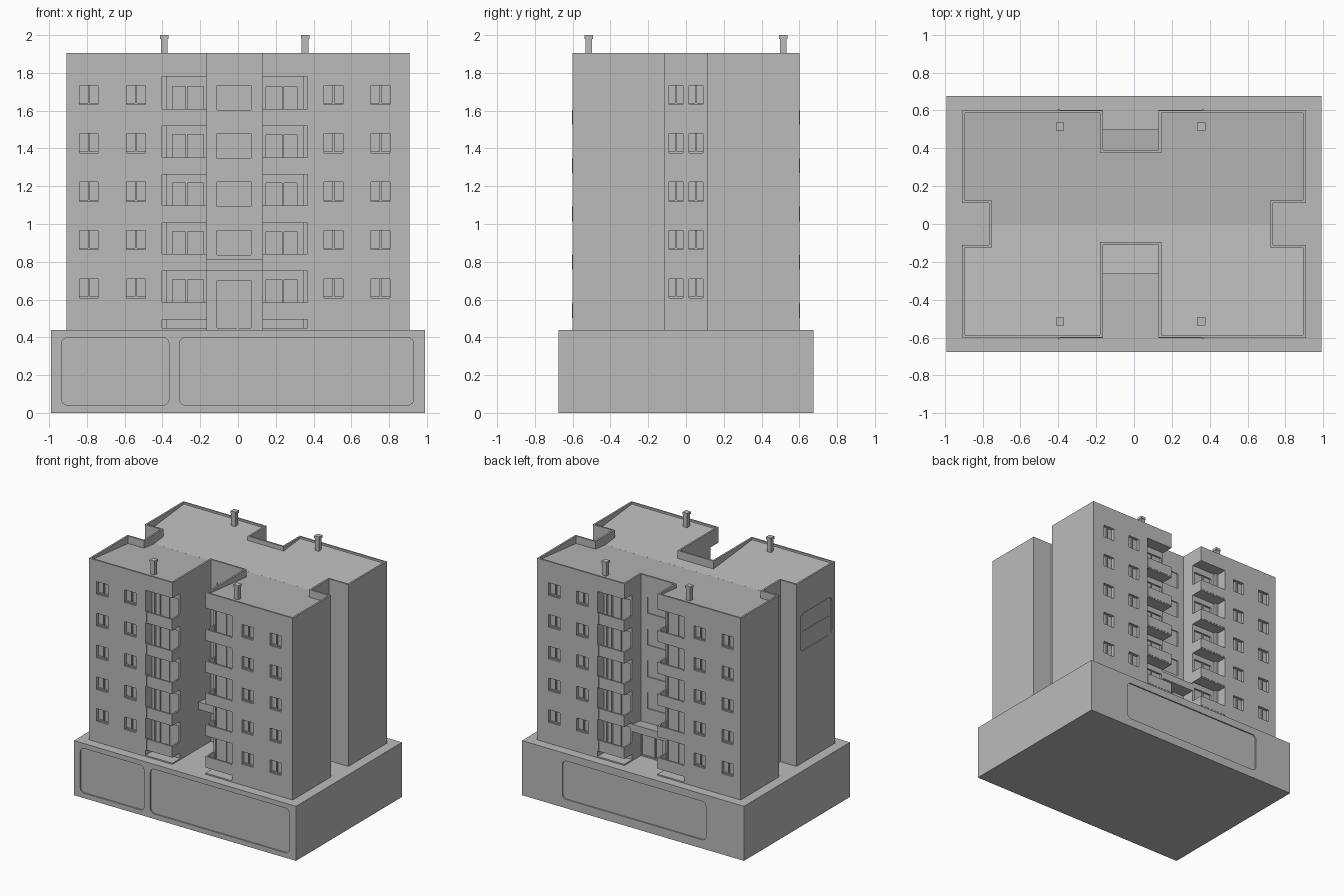
import bpy, bmesh
from math import cos, sin, pi

if "Cube" in bpy.data.objects:
    bpy.data.objects.remove(bpy.data.objects["Cube"])

grey = bpy.data.materials.new("concrete grey")
grey.use_nodes = True
grey.diffuse_color = (0.5, 0.5, 0.5, 1)
grey.node_tree.nodes["Principled BSDF"].inputs["Base Color"].default_value = (0.5, 0.5, 0.5, 1)

MID = -0.0175            # centre line of the two entrance bays
BAY, LOGGIA = 0.1475, 0.386
FLOORS = [0.5 + 0.256 * i for i in range(5)]
SIDES = [(sx, s) for sx in (-1, 1) for s in (-1, 1)]


def finish(name, bm):
    bmesh.ops.recalc_face_normals(bm, faces=bm.faces)
    mesh = bpy.data.meshes.new(name)
    bm.to_mesh(mesh)
    bm.free()
    mesh.materials.append(grey)
    ob = bpy.data.objects.new(name, mesh)
    bpy.context.collection.objects.link(ob)
    return ob


def box(bm, x, y, z):
    """Add a box spanning three (low, high) pairs, in any order."""
    verts = bmesh.ops.create_cube(bm, size=1)["verts"]
    for v in verts:
        v.co = [(a + b) / 2 + c * abs(b - a) for (a, b), c in zip((x, y, z), v.co)]


def prism(bm, low, high):
    """Join two matching loops of points into a closed solid."""
    a = [bm.verts.new(p) for p in low]
    b = [bm.verts.new(p) for p in high]
    bm.faces.new(a)
    bm.faces.new(b)
    for i in range(len(a)):
        j = (i + 1) % len(a)
        bm.faces.new((a[i], a[j], b[j], b[i]))


def rounded(u0, u1, z0, z1, r=0.035):
    pts = []
    for k, (u, z) in enumerate([(u1 - r, z1 - r), (u0 + r, z1 - r), (u0 + r, z0 + r), (u1 - r, z0 + r)]):
        for n in range(5):
            t = (k + n / 4) * pi / 2
            pts.append((u + r * cos(t), z + r * sin(t)))
    return pts


def cut(ob, bm, name):
    cutter = finish(name, bm)
    cutter.hide_render = True
    mod = ob.modifiers.new(name, "BOOLEAN")
    mod.operation, mod.solver, mod.object = "DIFFERENCE", "EXACT", cutter
    bpy.context.view_layer.objects.active = ob
    bpy.ops.object.modifier_apply(modifier=name)
    bpy.data.objects.remove(cutter)


def half_plan(s, t=0.0, middle=0.0):
    """Half of the tower footprint on side s of y = 0, inset by t."""
    w, d, n = 0.908 - t, 0.6 - t, (0.11 if s < 0 else 0.39) - t
    l, r, e = -0.165 - t, 0.13 + t, 0.11 + t
    pts = [(-0.765 + t, middle * s), (-0.765 + t, e * s), (-w, e * s), (-w, d * s),
           (l, d * s), (l, n * s), (r, n * s), (r, d * s),
           (w, d * s), (w, e * s), (0.735 - t, e * s), (0.735 - t, middle * s)]
    return pts


# Base block with recessed rounded panels
bm = bmesh.new()
box(bm, (-0.99, 0.99), (-0.675, 0.675), (0, 0.44))
base = finish("base_block", bm)
bm = bmesh.new()
for u0, u1, z0, z1, s in [(-0.935, -0.365, 0.04, 0.4, -1), (-0.31, 0.93, 0.04, 0.4, -1),
                          (-0.65, 0.63, 0.07, 0.38, 1)]:
    outline = rounded(u0, u1, z0, z1)
    prism(bm, [(u, s * 0.665, z) for u, z in outline], [(u, s * 0.7, z) for u, z in outline])
cut(base, bm, "base_panel_cutter")

# Tower body
bm = bmesh.new()
plan = half_plan(-1)[1:-1] + half_plan(1)[1:-1][::-1]
prism(bm, [(x, y, 0.44) for x, y in plan], [(x, y, 1.905) for x, y in plan])
tower = finish("tower", bm)

# Valley roof sunk behind the parapet
for s in (-1, 1):
    bm = bmesh.new()
    pts = half_plan(s, 0.014, -0.001)
    prism(bm, [(x, y, 1.832 + 0.1 * y * s) for x, y in pts], [(x, y, 2.1) for x, y in pts])
    cut(tower, bm, "roof_cutter")

# Corner loggias, open to the front and to the entrance bay
bm = bmesh.new()
for sx, s in SIDES:
    box(bm, (MID + sx * (BAY - 0.02), MID + sx * LOGGIA), (s * 0.5, s * 0.65), (0.45, 1.78))
cut(tower, bm, "loggia_cutter")

# Window, balcony door and panel recesses
bm = bmesh.new()
frames = bmesh.new()


def window(x, y, z, axis):
    """Cut one recess and put a centre post and a frame rail inside it."""
    box(bm, x, y, z)
    span = (x, y)[axis]
    m = (span[0] + span[1]) / 2
    post, rail = [x, y, z], [x, y, (z[0], z[0] + 0.008)]
    deep = 1 - axis
    inner, outer = (x, y)[deep]
    post[axis] = (m - 0.005, m + 0.005)
    post[deep] = rail[deep] = (inner - (outer - inner) * 0.02, inner + (outer - inner) * 0.25)
    box(frames, *post)
    box(frames, *rail)


for f in FLOORS:
    z = (f + 0.108, f + 0.21)
    for sx, s in SIDES:
        for v in (0.5225, 0.7725):
            x = MID + sx * v
            window((x - 0.05, x + 0.05), (s * 0.575, s * 0.62), z, 0)
        edge = 0.735 if sx > 0 else -0.765
        yc = s * 0.053
        window((edge - sx * 0.025, edge + sx * 0.02), (yc - 0.038, yc + 0.038), z, 1)
        # Balcony door
        box(bm, (MID + sx * 0.165, MID + sx * 0.33), (s * 0.485, s * 0.51), (f, f + 0.205))
        d = MID + sx * 0.255
        box(frames, (d - 0.005, d + 0.005), (s * 0.48, s * 0.493), (f, f + 0.205))
# Stair windows above both entrances
for f in FLOORS[1:]:
    box(bm, (-0.11, 0.07), (-0.12, -0.102), (f + 0.08, f + 0.21))
    box(bm, (-0.11, 0.07), (0.382, 0.4), (f + 0.08, f + 0.21))
# Entrance doors
box(bm, (-0.11, 0.07), (-0.12, -0.1), (0.45, 0.7))
box(bm, (-0.06, 0.12), (0.38, 0.4), (0.45, 0.67))
# Rounded wall panel on the side
outline = rounded(-0.56, -0.16, 1.34, 1.64)
prism(bm, [(-0.9, y, z) for y, z in outline], [(-0.93, y, z) for y, z in outline])
cut(tower, bm, "opening_cutter")
finish("window_frames", frames)

bm = bmesh.new()
box(bm, (-0.905, -0.895), (-0.52, -0.2), (1.488, 1.493))
finish("side_panel_bar", bm)
bm = bmesh.new()
for y0 in (-0.107, 0.383):
    box(bm, (-0.004, 0.004), (y0, y0 + 0.012), (0.45, 0.67))
finish("entrance_door_posts", bm)

# Balconies: slab, front and side parapets, end post and jamb
bm = bmesh.new()
for sx, s in SIDES:
    a, b = MID + sx * BAY, MID + sx * LOGGIA
    for f in FLOORS:
        box(bm, (a, b), (s * 0.495, s * 0.6), (f - 0.006, f + 0.012))
        box(bm, (a, b), (s * 0.588, s * 0.602), (f + 0.004, f + 0.085))
        box(bm, (a, a + sx * 0.012), (s * 0.495, s * 0.6), (f + 0.004, f + 0.085))
        box(bm, (b - sx * 0.012, b), (s * 0.58, s * 0.604), (f + 0.002, f + 0.08))
    box(bm, (b - sx * 0.024, b), (s * 0.495, s * 0.52), (0.45, 1.78))
finish("balconies", bm)

# Entrance canopies, tilted slightly up at the outer edge
bm = bmesh.new()
for y0, y1, z0 in [(-0.105, -0.265, 0.755), (0.385, 0.5, 0.675)]:
    profile = [(y0, z0), (y1, z0), (y1, z0 + 0.06), (y0, z0 + 0.045)]
    prism(bm, [(-0.165, y, z) for y, z in profile], [(0.13, y, z) for y, z in profile])
finish("entrance_canopies", bm)

# Chimneys with caps
bm = bmesh.new()
for sx, s in SIDES:
    x, y = MID + sx * 0.373, s * 0.515
    for r, z0, z1 in [(0.018, 1.85, 1.985), (0.022, 1.98, 2.0)]:
        box(bm, (x - r, x + r), (y - r, y + r), (z0, z1))
finish("chimneys", bm)
